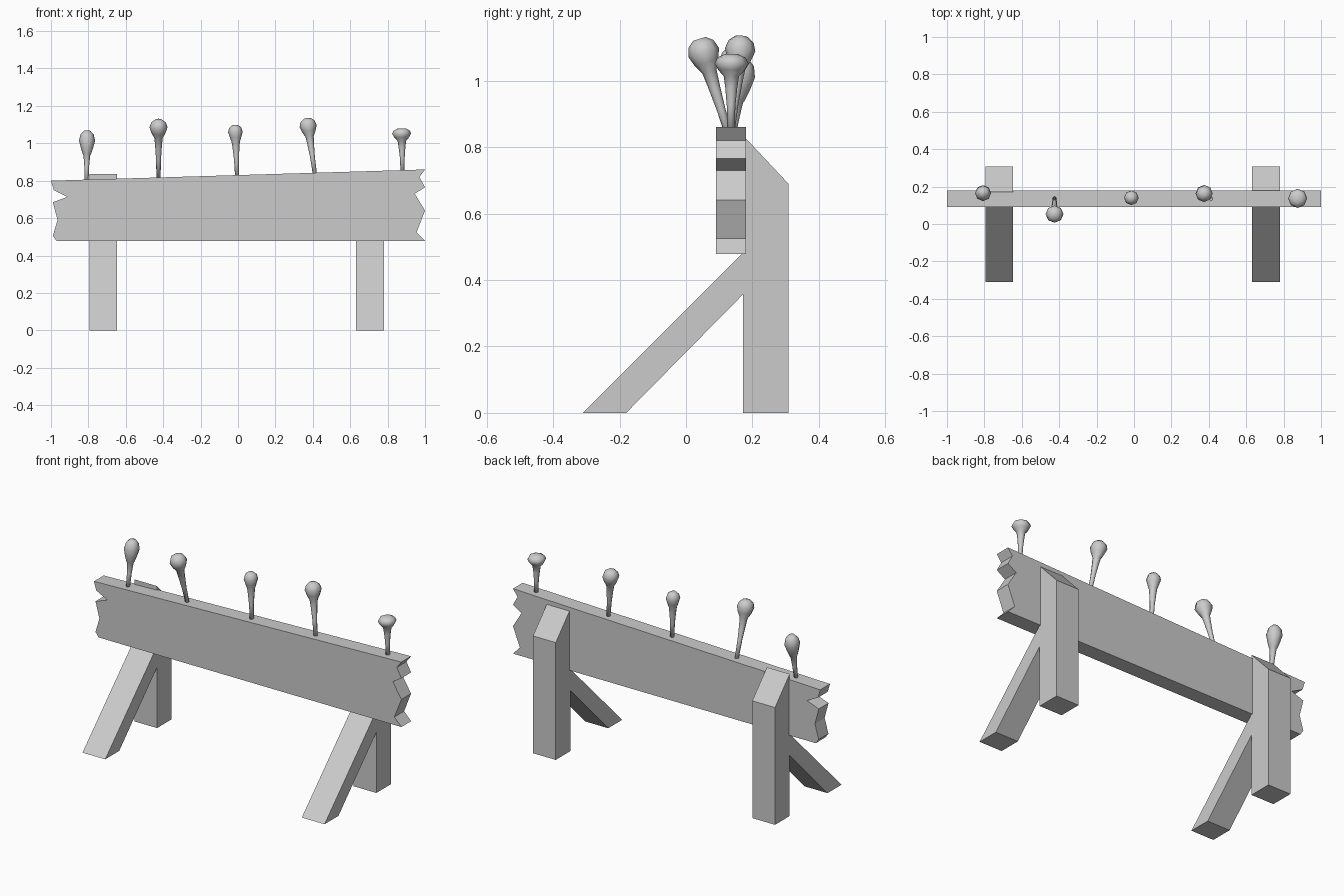
import bpy, bmesh, math
from mathutils import Vector

if "Cube" in bpy.data.objects:
    bpy.data.objects.remove(bpy.data.objects["Cube"])


def mesh_object(name, bm):
    bmesh.ops.recalc_face_normals(bm, faces=bm.faces)
    me = bpy.data.meshes.new(name)
    bm.to_mesh(me)
    bm.free()
    ob = bpy.data.objects.new(name, me)
    bpy.context.collection.objects.link(ob)
    return ob


def extruded(name, profile, to_3d, offset):
    bm = bmesh.new()
    face = bm.faces.new([bm.verts.new(to_3d(p)) for p in profile])
    ext = bmesh.ops.extrude_face_region(bm, geom=[face], use_keep_orig=True)
    verts = [g for g in ext["geom"] if isinstance(g, bmesh.types.BMVert)]
    bmesh.ops.translate(bm, vec=Vector(offset), verts=verts)
    return mesh_object(name, bm)


# Plank with splintered ends
plank = [(-1, .80), (-.985, .75), (-.913, .713), (-.99, .685), (-.965, .59),
         (-.99, .505), (-.97, .478), (1, .478), (.955, .525), (1, .64),
         (.945, .73), (1, .765), (.97, .82), (1, .86)]
extruded("plank", plank, lambda p: (p[0], .09, p[1]), (0, .09, 0))

# Two upright posts with bevelled tops and their diagonal braces
post = [(.172, 0), (.308, 0), (.308, .69), (.172, .835)]
brace = [(-.31, 0), (-.18, 0), (.175, .36), (.175, .485)]
for side, x in (("left", -.795), ("right", .632)):
    for part, profile in (("post", post), ("brace", brace)):
        extruded(f"{side}_{part}", profile,
                 lambda p, x=x: (x, p[0], p[1]), (.148, 0, 0))


# Bulb-headed pegs: faceted rings swept along a leaning axis
def peg(name, base_x, head, r, h, sides=8):
    base = Vector((base_x, .135, .83 + .03 * base_x))
    axis = Vector(head) - base
    length = axis.length
    axis.normalize()
    u = axis.cross(Vector((0, 1, 0))).normalized()
    v = axis.cross(u)
    stations = [(-.01, .011), (.35 * length, .013), (.62 * length, .018),
                (length - 1.35 * h, max(.022, .45 * r)),
                (length - .7 * h, .78 * r), (length, r),
                (length + .6 * h, .82 * r), (length + .95 * h, .4 * r)]
    bm = bmesh.new()
    rings = []
    for d, rad in stations:
        rings.append([bm.verts.new(base + axis * d + rad * (
            u * math.cos(math.tau * i / sides) + v * math.sin(math.tau * i / sides)))
            for i in range(sides)])
    for a, b in zip(rings, rings[1:]):
        for i in range(sides):
            j = (i + 1) % sides
            bm.faces.new((a[i], a[j], b[j], b[i]))
    bm.faces.new(rings[0])
    bm.faces.new(rings[-1])
    for f in bm.faces:
        f.smooth = True
    mesh_object(name, bm)


pegs = [(-.81, (-.807, .165, 1.015), .043, .055),
        (-.425, (-.425, .053, 1.085), .048, .045),
        (-.005, (-.014, .14, 1.06), .039, .04),
        (.41, (.375, .163, 1.093), .046, .043),
        (.88, (.875, .137, 1.052), .051, .029)]
for n, (bx, head, r, h) in enumerate(pegs, 1):
    peg(f"bulb_peg_{n}", bx, head, r, h)
